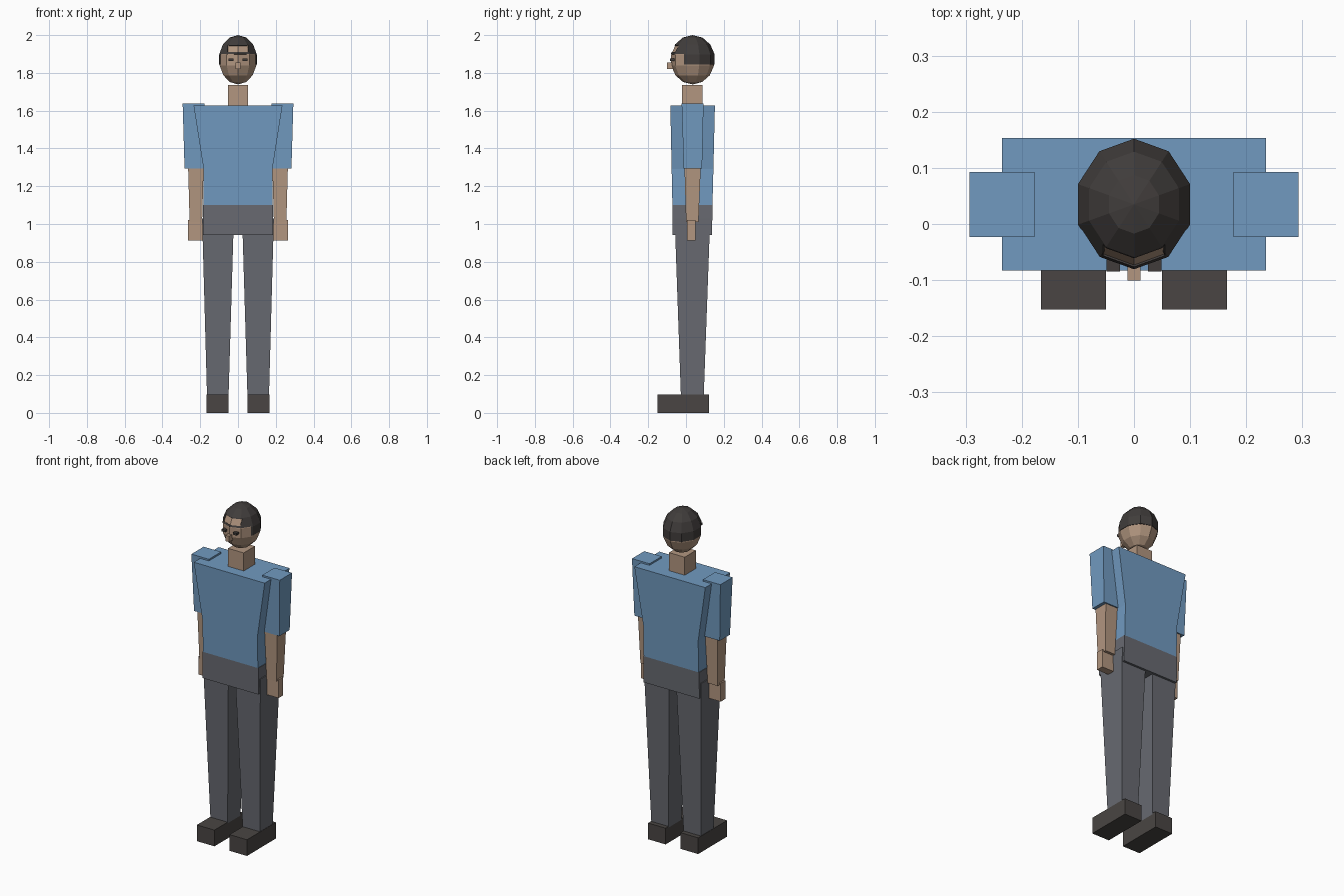
import bpy, bmesh, math

if "Cube" in bpy.data.objects:
    bpy.data.objects.remove(bpy.data.objects["Cube"])


def material(name, rgb):
    m = bpy.data.materials.new(name)
    m.diffuse_color = (*rgb, 1)
    m.use_nodes = True
    m.node_tree.nodes["Principled BSDF"].inputs["Base Color"].default_value = m.diffuse_color
    return m


SHIRT = material("shirt blue", (0.165, 0.323, 0.527))
SKIN = material("skin tan", (0.445, 0.305, 0.216))
TROUSER = material("trouser grey", (0.138, 0.144, 0.165))
SHOE = material("shoe brown", (0.067, 0.060, 0.056))
HAIR = material("hair dark brown", (0.052, 0.046, 0.044))


def finish(name, bm, mat):
    bmesh.ops.recalc_face_normals(bm, faces=bm.faces)
    mesh = bpy.data.meshes.new(name)
    bm.to_mesh(mesh)
    bm.free()
    mesh.materials.append(mat)
    obj = bpy.data.objects.new(name, mesh)
    bpy.context.collection.objects.link(obj)
    return obj


def loft(name, mat, rings):
    """Closed solid through a stack of vertex rings, bottom to top."""
    bm = bmesh.new()
    rows = [[bm.verts.new(p) for p in ring] for ring in rings]
    for a, b in zip(rows, rows[1:]):
        n = len(a)
        for i in range(n):
            j = (i + 1) % n
            bm.faces.new((a[i], a[j], b[j], b[i]))
    bm.faces.new(rows[0][::-1])
    bm.faces.new(rows[-1])
    return finish(name, bm, mat)


def block(name, mat, *sections, side=1):
    """Tapered block; each section is z, x0, x1, y0, y1."""
    return loft(name, mat, [[(side * x0, y0, z), (side * x1, y0, z),
                             (side * x1, y1, z), (side * x0, y1, z)]
                            for z, x0, x1, y0, y1 in sections])


# Torso, hips and neck
block("torso", SHIRT, (1.10, -0.182, 0.182, -0.072, 0.140),
      (1.29, -0.182, 0.182, -0.076, 0.145), (1.627, -0.235, 0.235, -0.083, 0.153))
block("hips", TROUSER, (0.942, -0.185, 0.185, -0.072, 0.138),
      (1.10, -0.185, 0.185, -0.072, 0.140))
block("neck", SKIN, (1.60, -0.052, 0.052, -0.020, 0.087),
      (1.735, -0.052, 0.052, -0.020, 0.087))

# Arms, legs and shoes
for word, s in (("right", 1), ("left", -1)):
    block(word + "_sleeve", SHIRT, (1.295, 0.180, 0.283, -0.012, 0.085),
          (1.637, 0.177, 0.293, -0.023, 0.093), side=s)
    block(word + "_forearm", SKIN, (1.01, 0.190, 0.256, 0.000, 0.066),
          (1.30, 0.182, 0.264, -0.008, 0.078), side=s)
    block(word + "_hand", SKIN, (0.912, 0.185, 0.265, 0.006, 0.050),
          (1.022, 0.185, 0.265, 0.006, 0.050), side=s)
    block(word + "_leg", TROUSER, (0.09, 0.050, 0.164, -0.027, 0.094),
          (1.03, 0.022, 0.190, -0.060, 0.128), side=s)
    block(word + "_shoe", SHOE, (0.0, 0.050, 0.166, -0.152, 0.122),
          (0.097, 0.050, 0.166, -0.152, 0.122), side=s)
    block(word + "_eye", HAIR, (1.863, 0.025, 0.049, -0.085, -0.055),
          (1.876, 0.025, 0.049, -0.085, -0.055), side=s)
block("nose", SKIN, (1.82, -0.012, 0.012, -0.101, -0.06),
      (1.855, -0.012, 0.012, -0.101, -0.06))


def skull(k):
    """Rings of a ten-sided, seven-band ellipsoid with a corner facing front."""
    rings = []
    for r in range(8):
        t = math.pi * (1 - r / 7)
        w = max(math.sin(t), 0.004)
        rings.append([(0.1077 * k * w * math.sin(a), 0.035 - 0.120 * k * w * math.cos(a),
                       1.8675 + 0.1325 * k * math.cos(t))
                      for a in (i * math.tau / 10 for i in range(10))])
    return rings


loft("head", SKIN, skull(0.97))

# Hair cap: outer skull cut along the hairline, with an open forehead above the brow
hair = loft("hair", HAIR, skull(1.0))
bm = bmesh.new()
bm.from_mesh(hair.data)
cuts = [((0, 0, z), (0, 0, 1)) for z in (1.845, 1.900, 1.910, 1.945)]
cuts += [((x, 0, 0), (1, 0, 0)) for x in (-0.055, 0.055)] + [((0, -0.01, 0), (0, 1, 0))]
for co, no in cuts:
    bmesh.ops.bisect_plane(bm, geom=bm.verts[:] + bm.edges[:] + bm.faces[:],
                           plane_co=co, plane_no=no, dist=1e-5)


def is_hair(c):
    back = c.y > -0.01 and c.z > 1.845
    front = c.z > 1.90 and (abs(c.x) > 0.055 or c.z < 1.91)
    return c.z > 1.945 or back or front


bmesh.ops.delete(bm, geom=[f for f in bm.faces if not is_hair(f.calc_center_median())],
                 context='FACES')
bm.to_mesh(hair.data)
bm.free()
thick = hair.modifiers.new("thickness", 'SOLIDIFY')
thick.thickness = 0.006
thick.offset = -1
